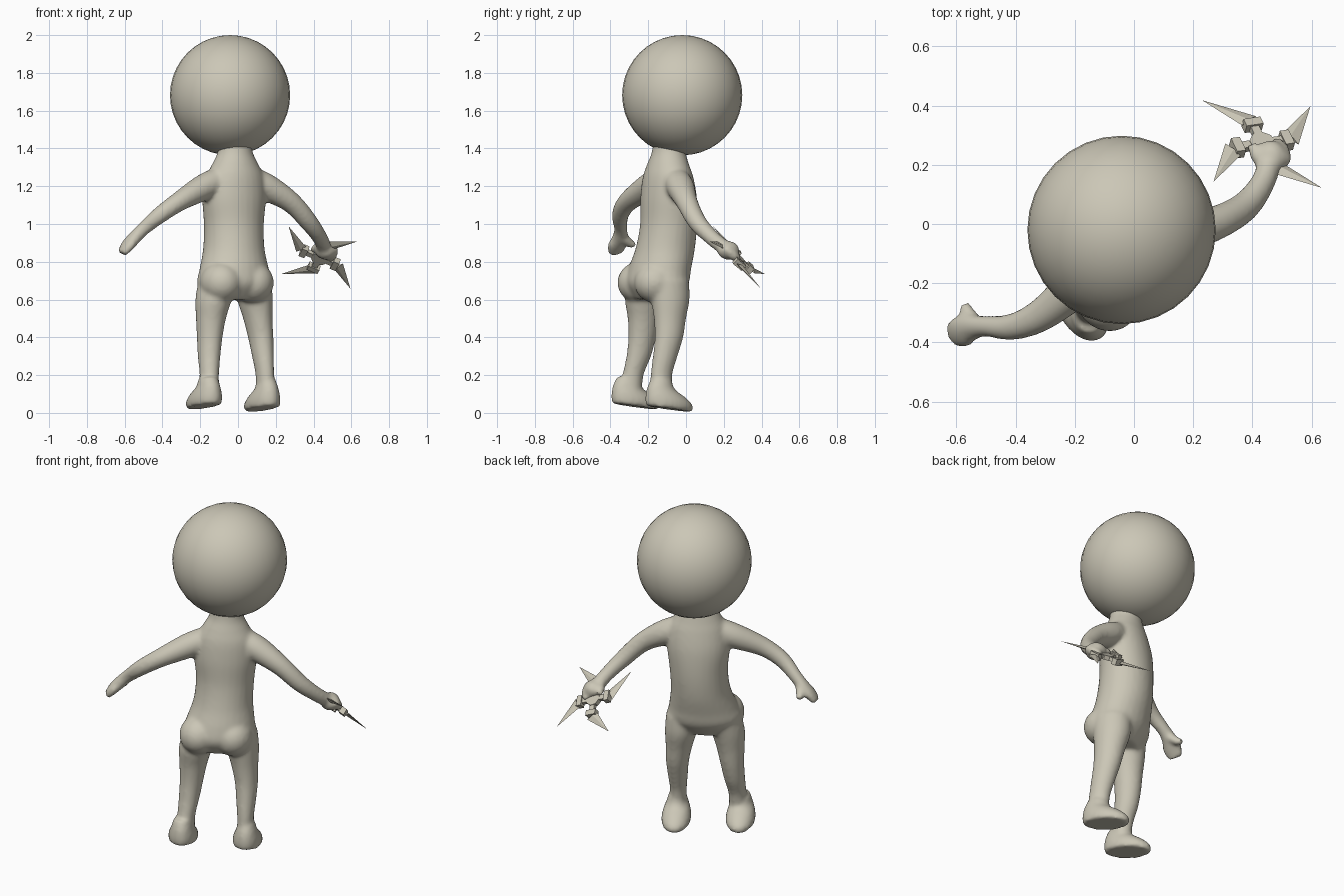
import bpy, bmesh, math
from mathutils import Vector, Matrix

cube = bpy.data.objects.get("Cube")
if cube:
    bpy.data.objects.remove(cube)

mat = bpy.data.materials.new("warm_clay")
mat.use_nodes = True
COLOUR = (0.60, 0.57, 0.47, 1)
mat.diffuse_color = COLOUR
mat.node_tree.nodes["Principled BSDF"].inputs["Base Color"].default_value = COLOUR

# The figure is turned: SIDE is its sideways axis, FWD the way it faces
TURN = math.radians(28)
SIDE = Vector((math.cos(TURN), math.sin(TURN), 0))
FWD = Vector((-math.sin(TURN), math.cos(TURN), 0))


def finish(bm, name):
    bmesh.ops.recalc_face_normals(bm, faces=bm.faces)
    mesh = bpy.data.meshes.new(name)
    bm.to_mesh(mesh)
    bm.free()
    mesh.materials.append(mat)
    obj = bpy.data.objects.new(name, mesh)
    bpy.context.collection.objects.link(obj)
    return obj


def smooth(obj, angle):
    bpy.ops.object.select_all(action="DESELECT")
    obj.select_set(True)
    bpy.context.view_layer.objects.active = obj
    bpy.ops.object.shade_smooth_by_angle(angle=math.radians(angle))


def spline(rows, steps=5):
    """Smooth a list of path rows with a Catmull-Rom curve."""
    pts = [Vector(r) for r in rows]
    pts = [pts[0]] + pts + [pts[-1]]
    out = []
    for a, b, c, d in zip(pts, pts[1:], pts[2:], pts[3:]):
        for i in range(steps):
            t = i / steps
            out.append(0.5 * (2 * b + (c - a) * t + (2 * a - 5 * b + 4 * c - d) * t * t
                              + (3 * b - a - 3 * c + d) * t ** 3))
    return out + [pts[-1]]


def loft(bm, rows, axes=None, sides=28):
    """Closed tube through rows of x, y, z, half width, half depth."""
    path = spline(rows)
    rings = []
    for i, row in enumerate(path):
        centre = row.to_3d() if len(row) < 4 else Vector(row[:3])
        if axes:
            p, q = axes
        else:
            along = Vector(path[min(i + 1, len(path) - 1)][:3]) - Vector(path[max(i - 1, 0)][:3])
            p = along.cross(FWD).normalized()
            q = p.cross(along).normalized()
        rings.append([bm.verts.new(centre + p * row[3] * math.cos(k * math.tau / sides)
                                   + q * row[4] * math.sin(k * math.tau / sides))
                      for k in range(sides)])
    for lo, hi in zip(rings, rings[1:]):
        for k in range(sides):
            n = (k + 1) % sides
            bm.faces.new((lo[k], lo[n], hi[n], hi[k]))
    bm.faces.new(rings[0])
    bm.faces.new(rings[-1])


def ball(bm, centre, size):
    """Ellipsoid sized along the figure's side, forward and up axes."""
    m = Matrix.Translation(centre) @ Matrix.Rotation(TURN, 4, "Z") @ Matrix.Diagonal((*size, 1))
    bmesh.ops.create_uvsphere(bm, u_segments=20, v_segments=12, radius=1, matrix=m)


# Body: overlapping lofts fused into one smooth skin
bm = bmesh.new()
flat = (SIDE, FWD)

# torso and neck
loft(bm, [(-.02, -.16, .60, .14, .10), (-.02, -.155, .68, .205, .155), (-.02, -.14, .76, .19, .16),
          (-.022, -.11, .87, .165, .155), (-.022, -.092, 1.0, .162, .148),
          (-.02, -.092, 1.14, .175, .142), (-.015, -.095, 1.25, .16, .125),
          (-.015, -.095, 1.32, .125, .105), (-.015, -.09, 1.39, .092, .088),
          (-.02, -.08, 1.50, .092, .09)], flat)

# buttocks
for s in (-1, 1):
    ball(bm, Vector((-.02, -.175, .69)) + SIDE * s * .095 - FWD * .03, (.11, .12, .11))

# legs
loft(bm, [(-.115, -.20, .70, .09, .11), (-.13, -.22, .6, .093, .105), (-.143, -.225, .5, .078, .085),
          (-.15, -.232, .4, .066, .075), (-.153, -.25, .3, .058, .067),
          (-.152, -.28, .2, .05, .057), (-.152, -.29, .1, .052, .058)], flat)
loft(bm, [(.085, -.09, .70, .09, .11), (.09, -.083, .6, .09, .105), (.105, -.085, .5, .075, .088),
          (.12, -.09, .4, .064, .078), (.132, -.11, .3, .055, .068),
          (.142, -.13, .2, .046, .06), (.145, -.13, .1, .05, .06)], flat)

# feet, pitched a little towards the toes
pitched = (SIDE, FWD + Vector((0, 0, -.13)))
for x, y, z in ((-.18, -.27, .034), (.128, -.09, .021)):
    base = Vector((x, y, z))
    rows = [(0, 0, .078, .132), (0, .035, .082, .136), (-.02, .075, .072, .112),
            (-.045, .11, .058, .078), (-.045, .15, .048, .058)]
    loft(bm, [(*(base + FWD * f + Vector((0, 0, h))), a, b) for f, h, a, b in rows], pitched)

# arms
loft(bm, [(.05, -.06, 1.24, .07, .07), (.15, -.03, 1.195, .072, .075), (.28, .005, 1.115, .056, .058),
          (.375, .06, 1.01, .048, .05), (.435, .14, .925, .04, .042), (.458, .21, .87, .04, .04)])
loft(bm, [(-.08, -.13, 1.24, .07, .07), (-.18, -.20, 1.195, .07, .072), (-.31, -.305, 1.12, .052, .056),
          (-.41, -.347, 1.05, .045, .045), (-.50, -.345, .975, .036, .036),
          (-.55, -.35, .925, .034, .045), (-.585, -.365, .885, .03, .055),
          (-.615, -.375, .845, .02, .042)])

# thumbs and gripping fist
loft(bm, [(-.535, -.335, .93, .026, .026), (-.56, -.30, .90, .024, .024), (-.575, -.272, .885, .018, .018)])
ball(bm, (.465, .225, .86), (.055, .06, .05))
loft(bm, [(.45, .20, .88, .028, .028), (.415, .23, .875, .024, .024), (.40, .27, .86, .018, .018)])
loft(bm, [(.50, .21, .87, .03, .03), (.50, .25, .835, .026, .026), (.475, .28, .81, .02, .02)])

body = finish(bm, "body")
remesh = body.modifiers.new("fuse", "REMESH")
remesh.mode = "VOXEL"
remesh.voxel_size = 0.011
relax = body.modifiers.new("relax", "SMOOTH")
relax.factor = 0.5
relax.iterations = 8
fused = bpy.data.meshes.new_from_object(body.evaluated_get(bpy.context.evaluated_depsgraph_get()))
body.modifiers.clear()
body.data = fused
if not fused.materials:
    fused.materials.append(mat)
smooth(body, 45)

# Head
bm = bmesh.new()
ball_at = Matrix.Translation((-.042, -.02, 1.682))
bmesh.ops.create_uvsphere(bm, u_segments=32, v_segments=20, radius=.318, matrix=ball_at)
smooth(finish(bm, "head"), 60)

# Four-bladed throwing star, built flat and then tilted into the fist
mid = Vector((.432, .27, .822))
ex = Vector((.41, -.30, .175)).normalized()
ey = Vector((.257, .29, -.345))
ey = (ey - ex * ey.dot(ex)).normalized()
ez = ex.cross(ey)
place = Matrix.Translation(mid) @ Matrix((ex, ey, ez)).transposed().to_4x4()

blades, clamps = bmesh.new(), bmesh.new()
for k in range(4):
    m = place @ Matrix.Rotation(k * math.pi / 2, 4, "Z")
    # blade: flat diamond section running to a point
    corners = [(.095, -.085, 0), (.10, -.045, .01), (.10, -.015, 0), (.10, -.045, -.01)]
    root = [blades.verts.new(m @ Vector(c)) for c in corners]
    tip = blades.verts.new(m @ Vector((.265, 0, 0)))
    blades.faces.new(root)
    for i in range(4):
        blades.faces.new((root[i], root[(i + 1) % 4], tip))
    # clamp holding the blade, and the spoke into the hub
    turn = m @ Matrix.Rotation(math.radians(-30), 4, "Z")
    for x, size in ((.09, (.032, .062, .036)), (.06, (.06, .03, .022))):
        bmesh.ops.create_cube(clamps, size=1, matrix=turn @ Matrix.Translation((x, 0, 0))
                              @ Matrix.Diagonal((*size, 1)))
finish(blades, "star_blades")
finish(clamps, "star_clamps")

bm = bmesh.new()
bmesh.ops.create_cone(bm, cap_ends=True, segments=8, radius1=.045, radius2=.045, depth=.026, matrix=place)
finish(bm, "star_hub")
